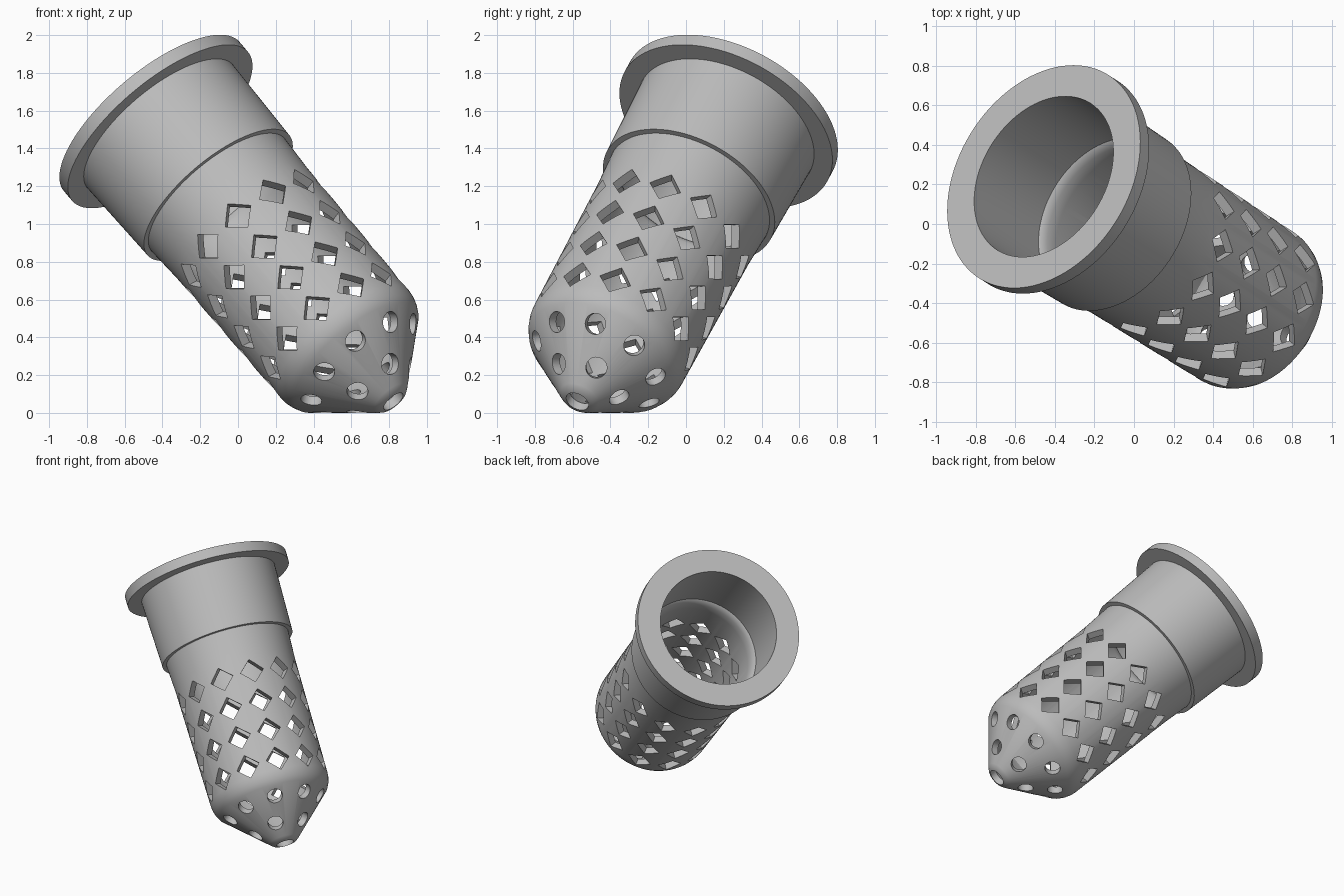
import bpy
import bmesh
from math import sin, cos, radians
from mathutils import Matrix, Vector

cube = bpy.data.objects.get("Cube")
if cube:
    bpy.data.objects.remove(cube, do_unlink=True)

# One plain grey material
grey = bpy.data.materials.new("light_grey")
grey.use_nodes = True
grey.diffuse_color = (0.5, 0.5, 0.5, 1)
grey.node_tree.nodes["Principled BSDF"].inputs["Base Color"].default_value = (0.5, 0.5, 0.5, 1)


def make_object(name, bm):
    bmesh.ops.recalc_face_normals(bm, faces=bm.faces)
    mesh = bpy.data.meshes.new(name)
    bm.to_mesh(mesh)
    bm.free()
    mesh.materials.append(grey)
    obj = bpy.data.objects.new(name, mesh)
    bpy.context.collection.objects.link(obj)
    return obj


def lathe(name, profile, steps):
    """Spin a closed (radius, depth) profile about the local z axis."""
    bm = bmesh.new()
    rings = []
    for i in range(steps):
        a = radians(360 * i / steps)
        rings.append([bm.verts.new((r * sin(a), r * cos(a), t)) for r, t in profile])
    n = len(profile)
    for i in range(steps):
        here, there = rings[i], rings[(i + 1) % steps]
        for j in range(n):
            k = (j + 1) % n
            bm.faces.new((here[j], there[j], there[k], here[k]))
    return make_object(name, bm)


def punch(bm, angle, radius, depth, lean, sides, size, length):
    """Add one hole cutter on the wall, leaning from radial towards the tip."""
    a = radians(angle)
    out = Vector((sin(a), cos(a), 0))
    normal = out * cos(lean) + Vector((0, 0, sin(lean)))
    place = Matrix.Translation(out * radius + Vector((0, 0, depth)))
    turn = normal.to_track_quat('Z', 'Y').to_matrix().to_4x4()
    bmesh.ops.create_cone(bm, cap_ends=True, segments=sides, radius1=size,
                          radius2=size, depth=length, matrix=place @ turn)


# Hollow strainer: flange, sleeve, body and cone outside, then bore inside
outer = [(0.61, 0), (0.61, 0.075), (0.505, 0.075), (0.492, 0.59), (0.462, 0.59),
         (0.452, 0.8), (0.443, 1.71), (0.44, 1.74), (0.43, 1.775), (0.412, 1.811),
         (0.11, 2.115), (0.09, 2.132), (0.064, 2.14)]
inner = [(0.064, 2.09), (0.375, 1.775), (0.393, 1.745), (0.402, 0.64),
         (0.41, 0.58), (0.425, 0.55), (0.436, 0.54), (0.44, 0.085), (0.44, 0)]
strainer = lathe("strainer", outer + inner, 96)

# Diamond holes in the body, round holes in the cone
bm = bmesh.new()
for row in range(4):
    for col in range(12):
        punch(bm, 1 + 30 * col, 0.435, 0.937 + 0.231 * row, 0, 4, 0.088, 0.13)
for count, start, depth in ((9, 9, 1.878), (5, 37, 2.03)):
    for i in range(count):
        punch(bm, start + 360 / count * i, 2.2255 - depth, depth,
              radians(45), 32, 0.056, 0.17)
cutter = make_object("hole_cutter", bm)
cutter.hide_render = True

mod = strainer.modifiers.new("holes", 'BOOLEAN')
mod.operation = 'DIFFERENCE'
mod.solver = 'EXACT'
mod.object = cutter
bpy.ops.object.select_all(action='DESELECT')
strainer.select_set(True)
bpy.context.view_layer.objects.active = strainer
bpy.ops.object.modifier_apply(modifier=mod.name)
bpy.data.objects.remove(cutter, do_unlink=True)

# Tilt so the cone rests on the ground
axis = Vector((0.598, -0.381, -0.705)).normalized()
front = (axis * axis.y - Vector((0, 1, 0))).normalized()
side = front.cross(axis)
frame = Matrix((side, front, axis)).transposed().to_4x4()
strainer.data.transform(Matrix.Translation((-0.457, 0.24, 1.569)) @ frame)
lowest = min(v.co.z for v in strainer.data.vertices)
strainer.data.transform(Matrix.Translation((0, 0, -lowest)))
bpy.ops.object.shade_smooth_by_angle(angle=radians(30))
